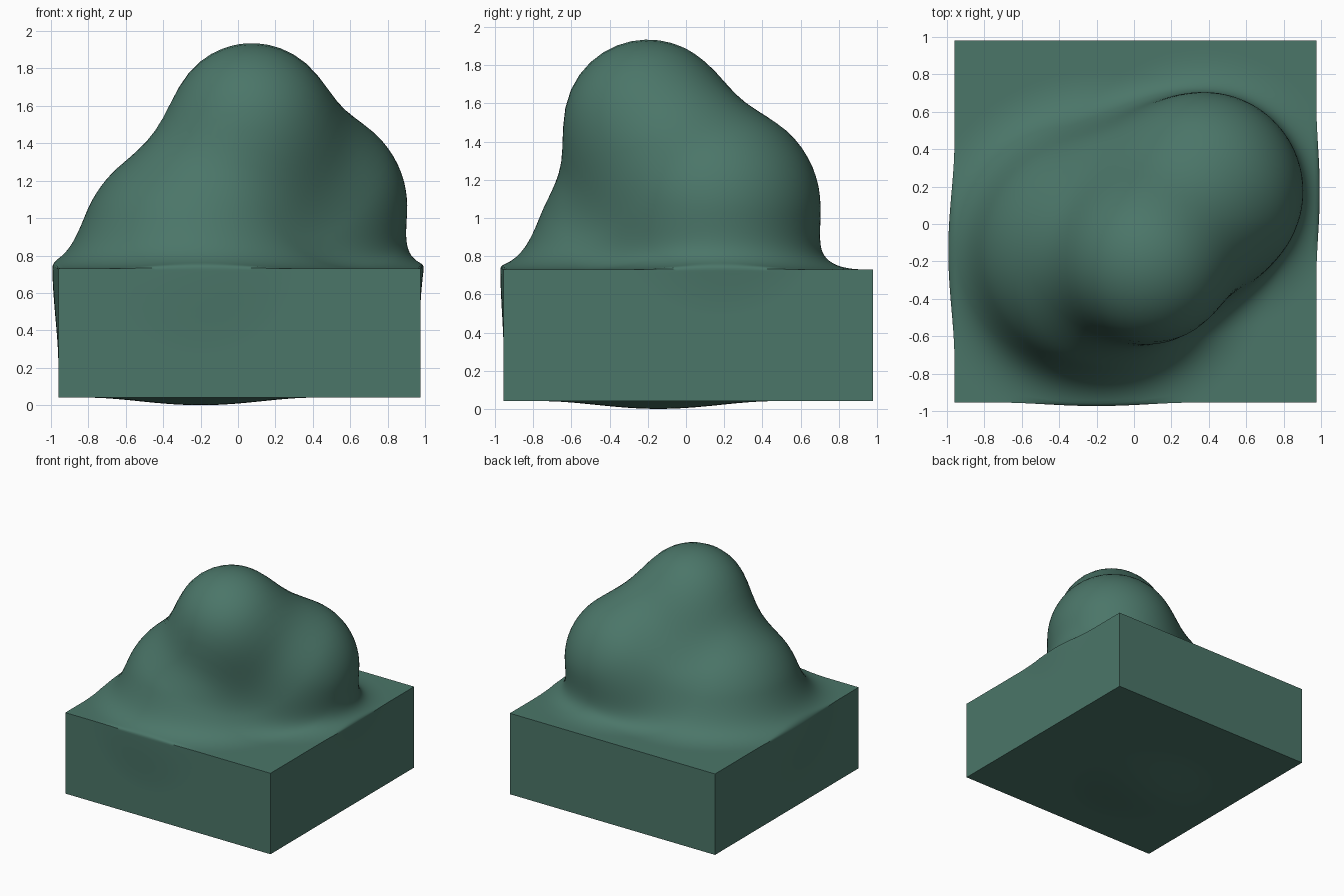
import bpy, bmesh, math
from mathutils import Vector

if "Cube" in bpy.data.objects:
    bpy.data.objects.remove(bpy.data.objects["Cube"])

# Block and three balls, melted together with a smooth union
BOX_C, BOX_H = (0.0075, 0.0125, 0.385), (0.9675, 0.9675, 0.345)
BALLS = [((-0.2, -0.145, 0.78), 0.66),    # low wide mound
         ((0.375, 0.175, 1.06), 0.53),    # back right lobe
         ((0.075, -0.2, 1.495), 0.44)]    # top knob
BLEND = 0.3
CORE = Vector((BOX_C[0], BOX_C[1], 0.40))


def field(p):
    q = [abs(p[i] - BOX_C[i]) - BOX_H[i] for i in range(3)]
    m = max(q)
    d = m if m <= 0 else math.hypot(max(q[0], 0), max(q[1], 0), max(q[2], 0))
    for c, r in BALLS:
        e = math.dist(p, c) - r
        h = max(BLEND - abs(d - e), 0) / BLEND
        d = min(d, e) - h * h * BLEND / 4
    return d


# Dense block, with grid lines gathered towards the middle of each face
bm = bmesh.new()
bmesh.ops.create_cube(bm, size=2)
bmesh.ops.subdivide_edges(bm, edges=bm.edges[:], cuts=79, use_grid_fill=True)
for v in bm.verts:
    v.co = Vector([BOX_C[i] + BOX_H[i] * math.copysign(abs(v.co[i]) ** 1.3, v.co[i])
                   for i in range(3)])

# Push every point outwards from the core onto the blended surface
for v in bm.verts:
    if field(v.co) > -1e-5:
        continue
    ray = v.co - CORE
    lo, hi = 1.0, 5.5
    for _ in range(17):
        mid = (lo + hi) / 2
        if field(CORE + ray * mid) < 0:
            lo = mid
        else:
            hi = mid
    v.co = CORE + ray * lo

# Stand it on the floor
low = min(v.co.z for v in bm.verts)
bmesh.ops.translate(bm, verts=bm.verts[:], vec=(0, 0, -low))
bmesh.ops.recalc_face_normals(bm, faces=bm.faces[:])

mesh = bpy.data.meshes.new("melted_block")
bm.to_mesh(mesh)
bm.free()
obj = bpy.data.objects.new("melted_block", mesh)
bpy.context.collection.objects.link(obj)

mat = bpy.data.materials.new("dark_green")
mat.diffuse_color = (0.07, 0.18, 0.14, 1)
mat.use_nodes = True
mat.node_tree.nodes["Principled BSDF"].inputs["Base Color"].default_value = mat.diffuse_color
mesh.materials.append(mat)

bpy.context.view_layer.objects.active = obj
obj.select_set(True)
bpy.ops.object.shade_smooth_by_angle(angle=math.radians(40))
